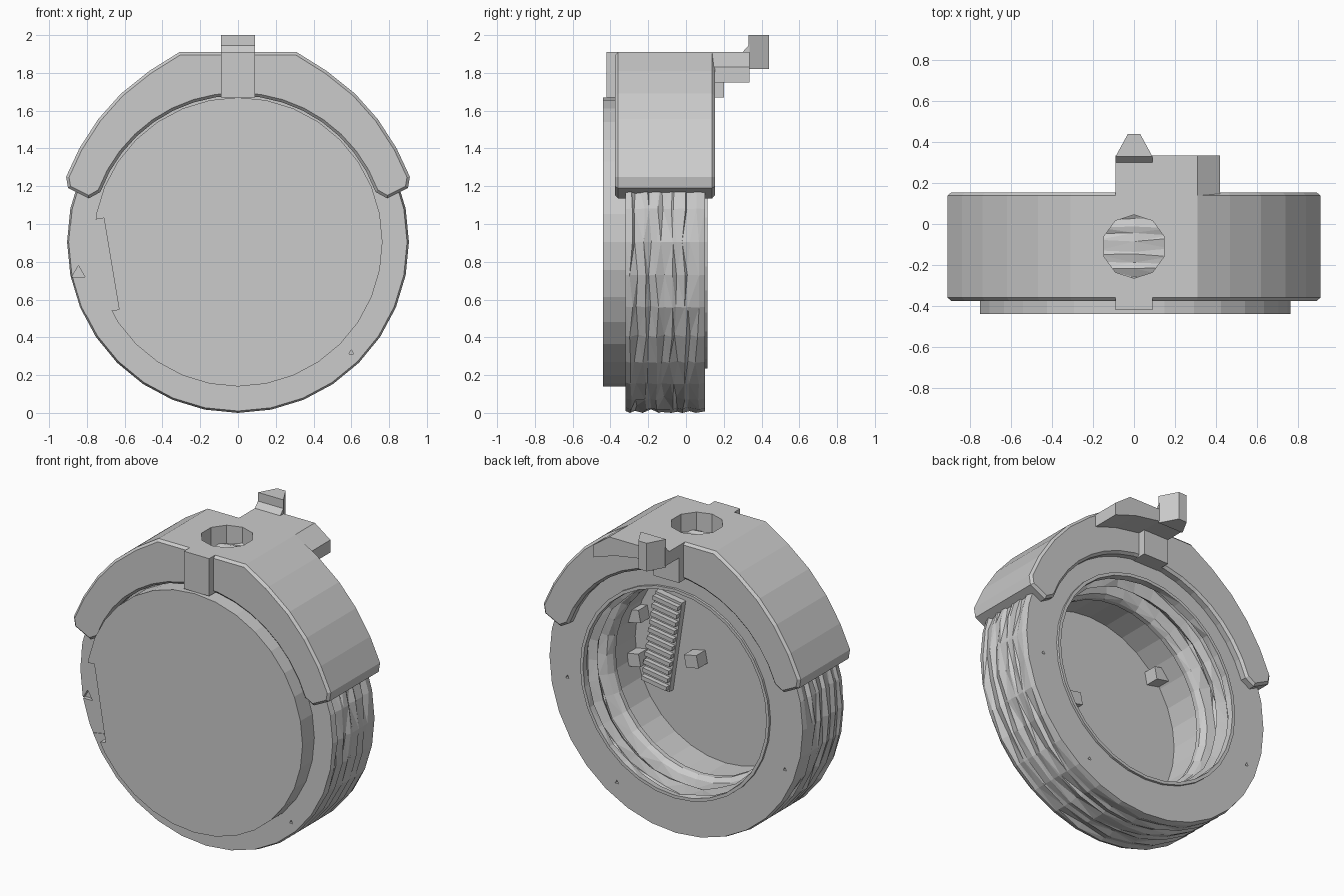
import bpy, bmesh, math, random
from mathutils import Matrix, Vector

if "Cube" in bpy.data.objects:
    bpy.data.objects.remove(bpy.data.objects["Cube"])

random.seed(4)
CZ = 0.905   # height of the round body's axis


def finish(name, bm):
    bmesh.ops.remove_doubles(bm, verts=bm.verts, dist=1e-5)
    bmesh.ops.recalc_face_normals(bm, faces=bm.faces)
    me = bpy.data.meshes.new(name)
    bm.to_mesh(me)
    bm.free()
    ob = bpy.data.objects.new(name, me)
    bpy.context.collection.objects.link(ob)
    return ob


def box(name, centre, size, tilt=0.0):
    bm = bmesh.new()
    m = Matrix.Translation(centre) @ Matrix.Rotation(tilt, 4, 'Y') @ Matrix.Diagonal((*size, 1))
    bmesh.ops.create_cube(bm, size=1, matrix=m)
    return finish(name, bm)


def extrude(name, pts, axis, lo, hi):
    """Extrude an outline: (x, z) points along y, or (x, y) points along z."""
    bm = bmesh.new()
    put = (lambda a, b: (a, lo, b)) if axis == 'y' else (lambda a, b: (a, b, lo))
    face = bm.faces.new([bm.verts.new(put(a, b)) for a, b in pts])
    res = bmesh.ops.extrude_face_region(bm, geom=[face])
    move = Vector((0, hi - lo, 0)) if axis == 'y' else Vector((0, 0, hi - lo))
    bmesh.ops.translate(bm, vec=move,
                        verts=[g for g in res['geom'] if isinstance(g, bmesh.types.BMVert)])
    return finish(name, bm)


def cylinder(name, centre, radius, depth, sides, along_y=False):
    bm = bmesh.new()
    m = Matrix.Translation(centre)
    if along_y:
        m = m @ Matrix.Rotation(math.pi / 2, 4, 'X')
    bmesh.ops.create_cone(bm, cap_ends=True, segments=sides, radius1=radius,
                          radius2=radius, depth=depth, matrix=m)
    return finish(name, bm)


def apply(ob, kind, **settings):
    mod = ob.modifiers.new(kind, kind)
    for k, v in settings.items():
        setattr(mod, k, v)
    bpy.context.view_layer.objects.active = ob
    bpy.ops.object.modifier_apply(modifier=mod.name)


def cut(ob, cutter):
    apply(ob, 'BOOLEAN', operation='DIFFERENCE', solver='EXACT', object=cutter)
    bpy.data.objects.remove(cutter)


# Round cup body: lathed profile of (radius, y, radius jitter, y jitter)
profile = [(0, -0.44, 0, 0), (0.765, -0.44, 0, 0), (0.765, -0.32, 0, 0), (0.895, -0.32, 0, 0)]
for i in range(6):                                  # worn outer thread
    y = -0.29 + i * 0.07
    profile += [(0.905, y, 0, 0.012), (0.893, y + 0.025, 0.012, 0.012)]
profile[-1] = (0.897, 0.10, 0, 0)
profile += [(0.67, 0.10, 0, 0), (0.67, 0.115, 0, 0), (0.65, 0.115, 0, 0)]
for y in (0.07, -0.03):                             # worn inner thread
    profile += [(0.65, y, 0.008, 0.006), (0.69, y - 0.02, 0.012, 0.006),
                (0.69, y - 0.05, 0.012, 0.006), (0.63, y - 0.07, 0.008, 0.006)]
profile += [(0.61, -0.13, 0, 0), (0.61, -0.16, 0, 0), (0.64, -0.17, 0, 0),
            (0.64, -0.40, 0, 0), (0, -0.40, 0, 0)]

SIDES = 32
bm = bmesh.new()
rings = []
for s in range(SIDES):
    a = 2 * math.pi * s / SIDES
    col = []
    for r, y, jr, jy in profile:
        rr = r + random.uniform(-jr, jr)
        yy = y + random.uniform(-jy, jy)
        col.append(bm.verts.new((rr * math.sin(a), yy, CZ - rr * math.cos(a))))
    rings.append(col)
for s in range(SIDES):
    a, b = rings[s], rings[(s + 1) % SIDES]
    for j in range(len(profile) - 1):
        if profile[j][0] == 0:
            bm.faces.new((a[j], a[j + 1], b[j + 1]))
        elif profile[j + 1][0] == 0:
            bm.faces.new((a[j], a[j + 1], b[j]))
        else:
            bm.faces.new((a[j], a[j + 1], b[j + 1], b[j]))
bmesh.ops.remove_doubles(bm, verts=bm.verts, dist=1e-5)
bmesh.ops.triangulate(bm, faces=[f for f in bm.faces if len(f.verts) > 3])
body = finish("threaded_cup_body", bm)

# Flat notch on the front disc rim, and small pits in the ring faces
cut(body, box("notch_cutter", (-0.818, -0.4175, 0.765), (0.3, 0.205, 0.49), -0.165))
for x, y, z, r in [(-0.845, -0.32, 0.74, 0.04), (0.6, -0.32, 0.32, 0.014),
                   (0.77, 0.10, 0.80, 0.014), (0.42, 0.10, 0.22, 0.014),
                   (-0.77, 0.10, 0.62, 0.014)]:
    cut(body, cylinder("pit_cutter", (x, y, z), r, 0.06, 3, True))

# Saddle cover over the upper half
outer = [(0.31, 1.91), (0.47, 1.81), (0.62, 1.69), (0.74, 1.555), (0.84, 1.40),
         (0.91, 1.25), (0.90, 1.19), (0.79, 1.135)]
inner = [(0.775 * math.cos(t), CZ + 0.775 * math.sin(t))
         for t in (math.radians(20 + i * 70 / 8) for i in range(8))]
half = outer + inner
outline = half + [(0, 1.68)] + [(-x, z) for x, z in reversed(half)]
cover = extrude("saddle_cover", outline, 'y', -0.375, 0.153)
apply(cover, 'BEVEL', width=0.015, segments=1, limit_method='ANGLE', angle_limit=math.radians(60))
cut(cover, cylinder("hole_cutter", (0, -0.11, 1.85), 0.155, 0.5, 10))

# Front tab, and the matching block behind the cover
box("front_tab", (0, -0.38, 1.79), (0.18, 0.08, 0.24))
box("rear_block", (0, 0.15, 1.76), (0.18, 0.10, 0.18))

# Rear ledge and the upright sight peg standing on it
extrude("rear_ledge", [(-0.09, 1.91), (0.31, 1.91), (0.42, 1.83), (0.42, 1.75),
                       (0.27, 1.80), (0.09, 1.83), (-0.09, 1.83)], 'y', 0.13, 0.335)
extrude("upright_peg", [(-0.09, 0.33), (0.09, 0.33), (0.03, 0.44), (-0.03, 0.44)], 'z', 1.82, 2.0)
bm = bmesh.new()
ends = [[bm.verts.new((x, y, z)) for y, z in ((0.295, 1.905), (0.335, 1.905), (0.335, 1.95))]
        for x in (-0.09, 0.09)]
bm.faces.new(ends[0])
bm.faces.new(ends[1])
for i in range(3):
    k = (i + 1) % 3
    bm.faces.new((ends[0][i], ends[0][k], ends[1][k], ends[1][i]))
finish("peg_fillet", bm)

# Ribbed strip and small posts inside the cup
TILT = -0.15
box("ribbed_strip", (0.42, -0.385, 0.945), (0.19, 0.05, 0.60), TILT)
for i in range(11):
    t = -0.27 + i * 0.054
    box("strip_rib", (0.42 + t * math.sin(TILT), -0.35, 0.945 + t * math.cos(TILT)),
        (0.18, 0.04, 0.027), TILT)
for x, z in [(0.18, 0.90), (0.59, 1.08), (0.59, 0.80), (-0.47, 1.30)]:
    box("inner_post", (x, -0.36, z), (0.09, 0.10, 0.08), 0.2)
